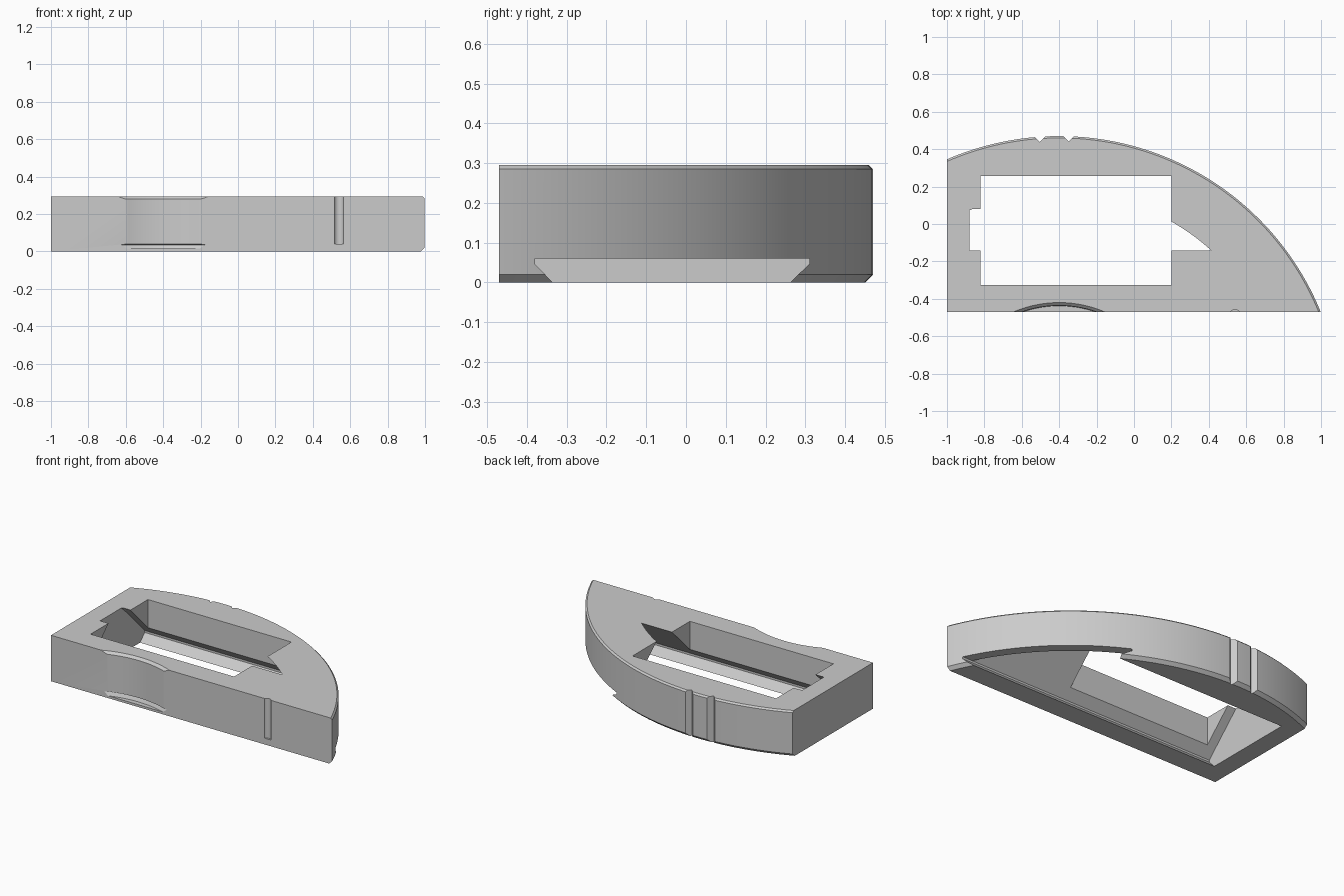
import bpy
import bmesh
import math
from mathutils import Vector

if "Cube" in bpy.data.objects:
    bpy.data.objects.remove(bpy.data.objects["Cube"])

HEIGHT = 0.295
FRONT = -0.47
CENTRE = Vector((-0.4, -1.04, 0))   # shared axis of all the round surfaces
RADIUS = 1.51


def make_object(name, bm):
    bmesh.ops.recalc_face_normals(bm, faces=bm.faces)
    mesh = bpy.data.meshes.new(name)
    bm.to_mesh(mesh)
    bm.free()
    obj = bpy.data.objects.new(name, mesh)
    bpy.context.scene.collection.objects.link(obj)
    return obj


def prism(name, points, offset):
    """Solid from a flat outline pushed along an offset."""
    bm = bmesh.new()
    face = bm.faces.new([bm.verts.new(p) for p in points])
    moved = bmesh.ops.extrude_face_region(bm, geom=[face], use_keep_orig=True)["geom"]
    verts = [v for v in moved if isinstance(v, bmesh.types.BMVert)]
    bmesh.ops.translate(bm, verts=verts, vec=offset)
    return make_object(name, bm)


def box(name, x0, x1, y0, y1, z0, z1):
    outline = [(x0, y0, z0), (x1, y0, z0), (x1, y1, z0), (x0, y1, z0)]
    return prism(name, outline, (0, 0, z1 - z0))


def turned(name, profile, centre=CENTRE, segments=240):
    """Solid of revolution from (radius, height) pairs."""
    bm = bmesh.new()
    rings = []
    for r, z in profile:
        angles = [math.tau * i / segments for i in range(segments)]
        rings.append([bm.verts.new((centre.x + r * math.cos(a),
                                    centre.y + r * math.sin(a), z)) for a in angles])
    for low, high in zip(rings, rings[1:]):
        for i in range(segments):
            j = (i + 1) % segments
            bm.faces.new((low[i], low[j], high[j], high[i]))
    bm.faces.new(rings[0][::-1])
    bm.faces.new(rings[-1])
    return make_object(name, bm)


def combine(target, cutter, operation="DIFFERENCE"):
    """Apply a boolean and drop the cutter."""
    mod = target.modifiers.new("cut", "BOOLEAN")
    mod.operation = operation
    mod.solver = "EXACT"
    mod.object = cutter
    bpy.context.view_layer.update()
    graph = bpy.context.evaluated_depsgraph_get()
    mesh = bpy.data.meshes.new_from_object(target.evaluated_get(graph))
    target.modifiers.clear()
    target.data = mesh
    bpy.data.objects.remove(cutter)


# Arched body with chamfered rims, trimmed straight at the front and one end
body = turned("arched_frame", [(RADIUS - 0.02, 0), (RADIUS, 0.02),
                               (RADIUS, HEIGHT - 0.01), (RADIUS - 0.01, HEIGHT)])
combine(body, box("trim", -1, 1.5, FRONT, 1, -1, 1), "INTERSECT")

# Roof-shaped hollow, closed off by a cone on the arched side
roof = [(-0.335, -0.1), (-0.335, 0), (-0.38, 0.047), (-0.38, 0.06), (-0.143, HEIGHT),
        (-0.143, 0.4), (0.08, 0.4), (0.08, HEIGHT), (0.31, 0.06), (0.31, 0.047),
        (0.262, 0), (0.262, -0.1)]
hollow = prism("hollow", [(-0.88, y, z) for y, z in roof], (2.2, 0, 0))
combine(hollow, turned("cone", [(1.447, -0.2), (1.447, 0.06), (1.212, HEIGHT),
                                (1.212, 0.5)]), "INTERSECT")
combine(body, hollow)

# Dovetail slot running out through the arch
slot = [p for p in roof if p[1] <= 0.06]
combine(body, prism("slot", [(-0.88, y, z) for y, z in slot], (2.2, 0, 0)))

# Rectangular window
combine(body, box("window", -0.82, 0.2, -0.325, 0.257, -0.1, 0.5))

# Round scoop in the front, flared at the top and undercut at the floor
combine(body, turned("scoop", [(0.602, 0.015), (0.612, 0.036), (0.604, 0.04),
                               (0.604, 0.28), (0.62, HEIGHT), (0.62, 0.4)]))

# Small upright groove in the front
combine(body, turned("groove", [(0.027, 0.04), (0.027, 0.4)],
                     Vector((0.54, FRONT - 0.014, 0)), 32))

# Two V notches in the arch
for x in (-0.505, -0.35):
    top = CENTRE.y + math.sqrt(RADIUS ** 2 - (x - CENTRE.x) ** 2)
    outline = [(x, top - 0.028, -0.1), (x + 0.08, top + 0.052, -0.1),
               (x - 0.08, top + 0.052, -0.1)]
    combine(body, prism("notch", outline, (0, 0, 0.6)))

# Plain grey finish
grey = bpy.data.materials.new("plain_grey")
grey.use_nodes = True
colour = (0.6, 0.6, 0.6, 1)
grey.diffuse_color = colour
grey.node_tree.nodes["Principled BSDF"].inputs["Base Color"].default_value = colour
body.data.materials.clear()
body.data.materials.append(grey)

bpy.ops.object.select_all(action="DESELECT")
body.select_set(True)
bpy.context.view_layer.objects.active = body
bpy.ops.object.shade_smooth_by_angle(angle=math.radians(20))
